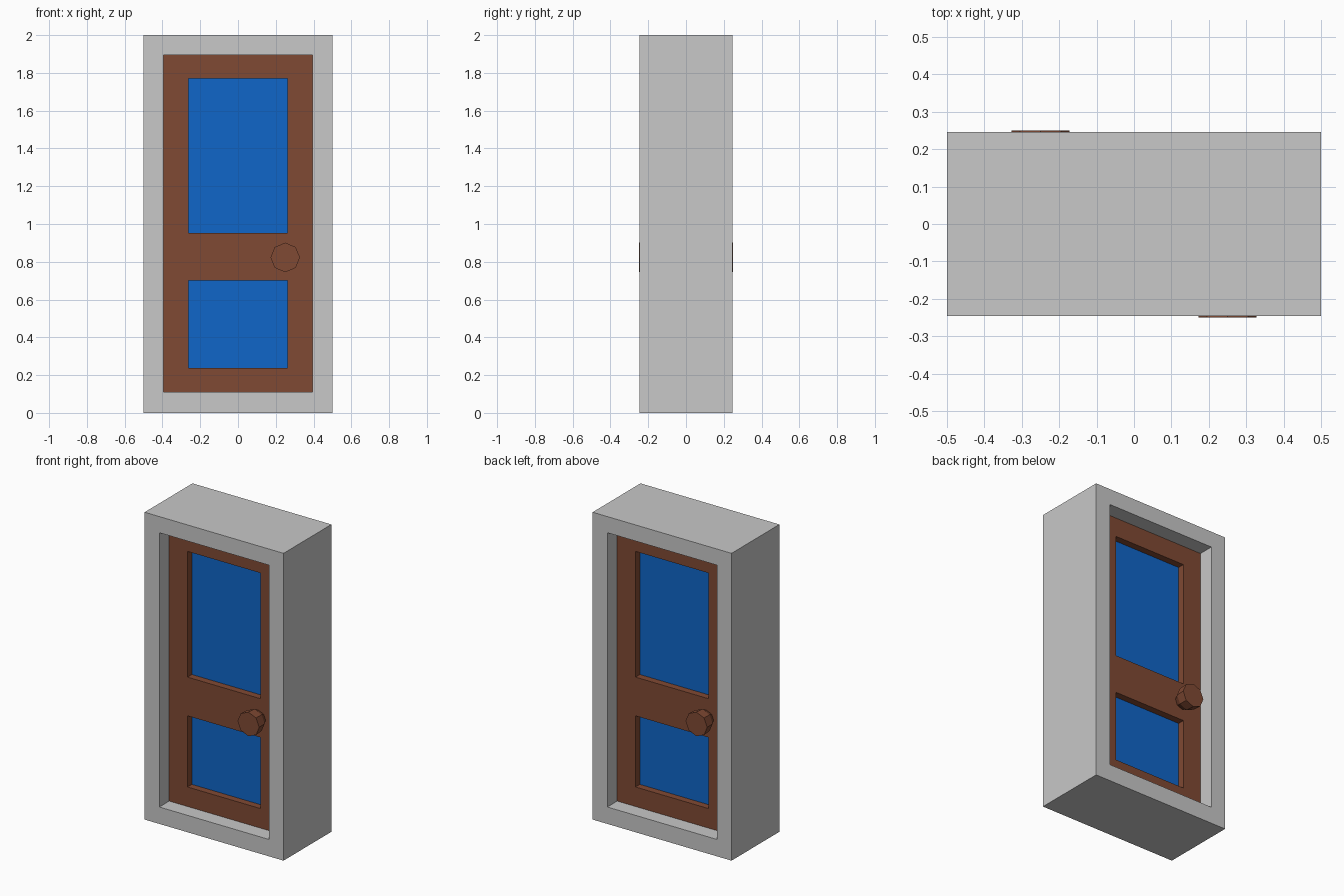
import bpy
import bmesh
from math import cos, sin, pi

cube = bpy.data.objects.get("Cube")
if cube:
    bpy.data.objects.remove(cube, do_unlink=True)


def material(name, rgb):
    mat = bpy.data.materials.new(name)
    mat.use_nodes = True
    mat.diffuse_color = (*rgb, 1)
    mat.node_tree.nodes["Principled BSDF"].inputs["Base Color"].default_value = (*rgb, 1)
    return mat


grey = material("frame_grey", (0.58, 0.58, 0.58))
brown = material("door_brown", (0.216, 0.067, 0.033))
blue = material("panel_blue", (0.005, 0.133, 0.578))


def add_mesh(name, bm, mat):
    bmesh.ops.remove_doubles(bm, verts=bm.verts, dist=0.0001)
    bmesh.ops.recalc_face_normals(bm, faces=bm.faces)
    mesh = bpy.data.meshes.new(name)
    bm.to_mesh(mesh)
    bm.free()
    mesh.materials.append(mat)
    obj = bpy.data.objects.new(name, mesh)
    bpy.context.collection.objects.link(obj)
    return obj


def slab(name, half_depth, rects, mat):
    """Upright slab: first (half width, bottom, top) is the outline, the rest are holes."""
    bm = bmesh.new()
    for y in (-half_depth, half_depth):
        edges = []
        for w, low, high in rects:
            vs = [bm.verts.new((x, y, z)) for x, z in
                  ((-w, low), (w, low), (w, high), (-w, high))]
            edges += [bm.edges.new((vs[i], vs[(i + 1) % 4])) for i in range(4)]
        bmesh.ops.triangle_fill(bm, edges=edges, use_beauty=True, normal=(0, -1, 0))
    # walls around the outline and inside each hole
    for w, low, high in rects:
        loop = ((-w, low), (w, low), (w, high), (-w, high))
        for i in range(4):
            a, b = loop[i], loop[(i + 1) % 4]
            bm.faces.new([bm.verts.new((x, y, z)) for (x, z), y in
                          ((a, -half_depth), (b, -half_depth),
                           (b, half_depth), (a, half_depth))])
    return add_mesh(name, bm, mat)


# Frame, door leaf and the two recessed panels
opening = (0.394, 0.11, 1.895)
lower = (0.262, 0.237, 0.70)
upper = (0.262, 0.952, 1.77)
slab("door_frame", 0.246, [(0.5, 0, 2), opening], grey)
slab("door_leaf", 0.145, [opening, lower, upper], brown)
slab("lower_panel", 0.10, [lower], blue)
slab("upper_panel", 0.10, [upper], blue)


# Eight-sided knob on each face, the back one turned half way round
def knob(name, side):
    bm = bmesh.new()
    profile = [(0.25, 0.078), (0.19, 0.075), (0.145, 0.05)]
    rings = [[bm.verts.new((side * (0.25 + r * cos(k * pi / 4)), -side * y,
                            0.823 + r * sin(k * pi / 4))) for k in range(8)]
             for y, r in profile]
    for a, b in zip(rings, rings[1:]):
        for k in range(8):
            n = (k + 1) % 8
            bm.faces.new((a[k], a[n], b[n], b[k]))
    bm.faces.new(rings[0])
    bm.faces.new(rings[-1])
    return add_mesh(name, bm, brown)


knob("front_knob", 1)
knob("back_knob", -1)
